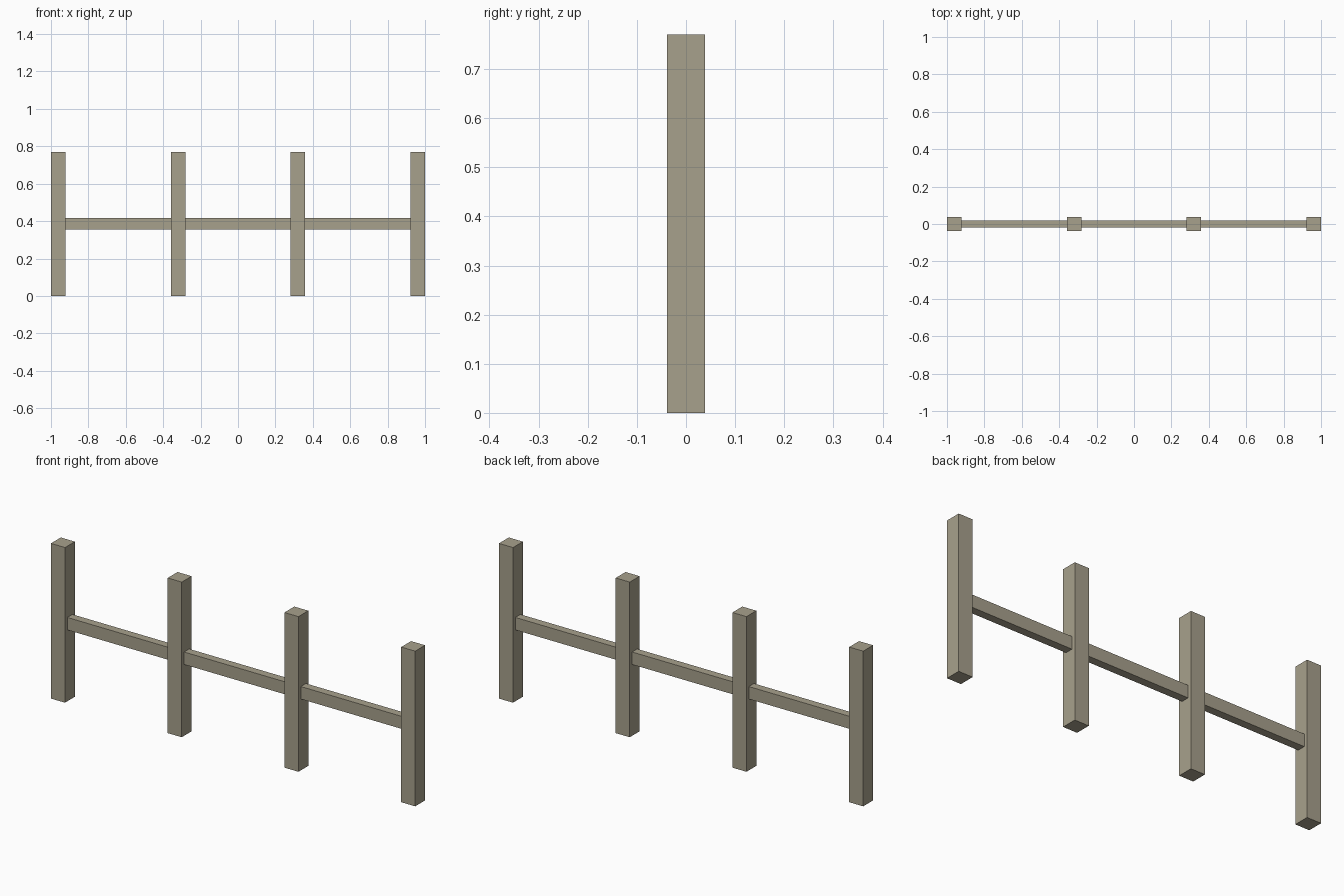
import bpy

if "Cube" in bpy.data.objects:
    bpy.data.objects.remove(bpy.data.objects["Cube"])

wood = bpy.data.materials.new("weathered wood")
wood.diffuse_color = (0.39, 0.355, 0.265, 1)
wood.use_nodes = True
wood.node_tree.nodes["Principled BSDF"].inputs["Base Color"].default_value = wood.diffuse_color


def box(name, center, size):
    bpy.ops.mesh.primitive_cube_add(size=1, location=center)
    ob = bpy.context.object
    ob.name = name
    ob.scale = size
    bpy.ops.object.transform_apply(location=False, rotation=False, scale=True)
    ob.data.materials.append(wood)
    return ob


POST_W, POST_H = 0.077, 0.77
END = 1 - POST_W / 2
post_x = [END * (-1 + 2 * i / 3) for i in range(4)]

# Square upright posts
for i, x in enumerate(post_x):
    box(f"post_{i + 1}", (x, 0, POST_H / 2), (POST_W, POST_W, POST_H))

# Rails spanning between neighbouring posts at mid height
for i, (a, b) in enumerate(zip(post_x, post_x[1:])):
    box(f"rail_{i + 1}", ((a + b) / 2, 0, POST_H / 2), (b - a - POST_W, 0.04, 0.062))
